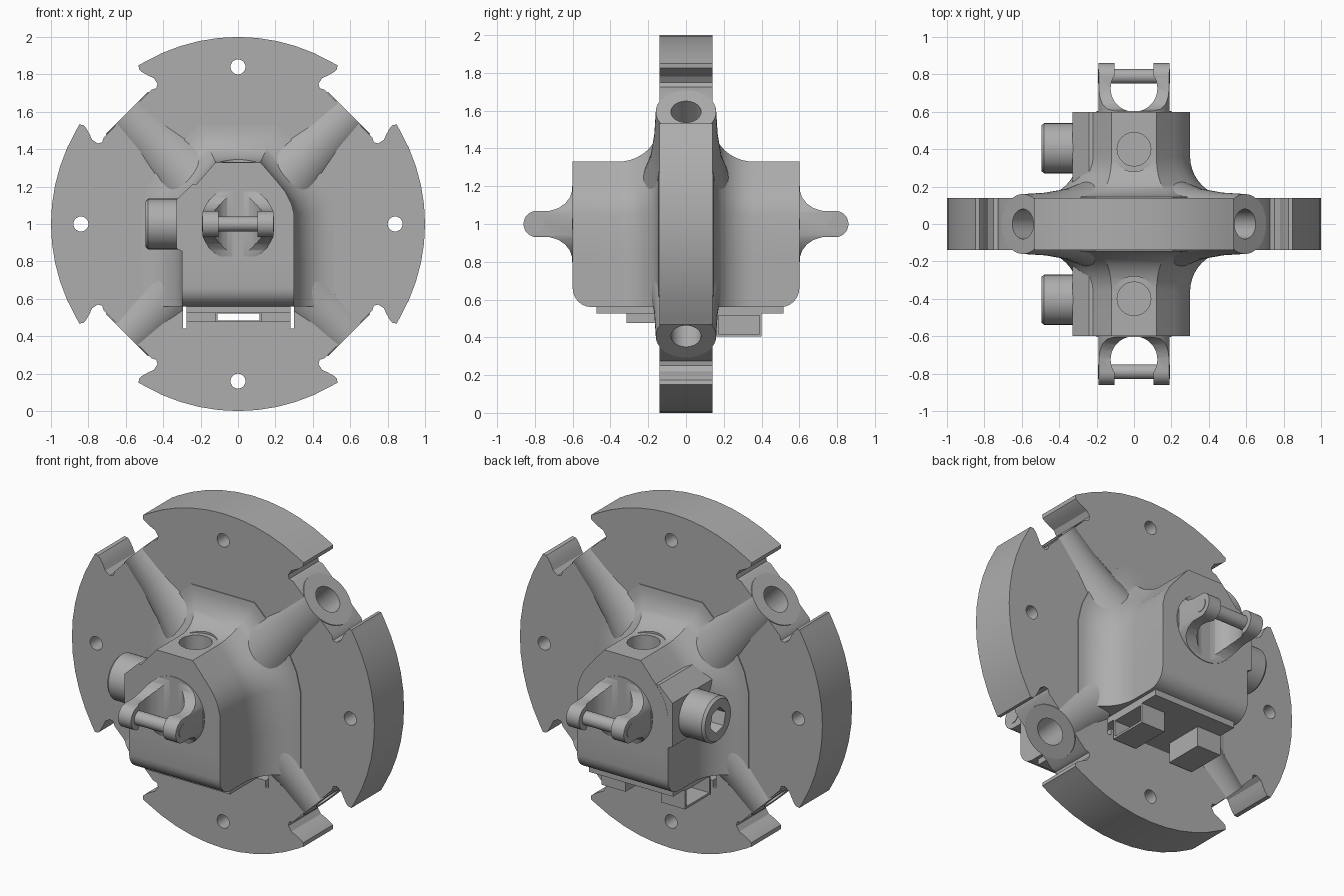
import bpy, bmesh
from math import sin, cos, pi, radians, sqrt
from mathutils import Vector

cube = bpy.data.objects.get("Cube")
if cube:
    bpy.data.objects.remove(cube)

grey = bpy.data.materials.new("plain_grey")
grey.use_nodes = True
grey.diffuse_color = (0.42, 0.42, 0.42, 1)
grey.node_tree.nodes["Principled BSDF"].inputs["Base Color"].default_value = (0.42, 0.42, 0.42, 1)
CZ = 1.0  # height of the disc axis


def loft(name, rings):
    """Skin a stack of equal-length rings and cap both ends."""
    bm = bmesh.new()
    loops = [[bm.verts.new(p) for p in ring] for ring in rings]
    n = len(loops[0])
    for a, b in zip(loops, loops[1:]):
        for i in range(n):
            bm.faces.new((a[i], a[(i + 1) % n], b[(i + 1) % n], b[i]))
    bm.faces.new(loops[0])
    bm.faces.new(loops[-1])
    bmesh.ops.recalc_face_normals(bm, faces=bm.faces)
    mesh = bpy.data.meshes.new(name)
    bm.to_mesh(mesh)
    bm.free()
    mesh.materials.append(grey)
    ob = bpy.data.objects.new(name, mesh)
    bpy.context.collection.objects.link(ob)
    return ob


def prism(name, pts, y0, y1):
    return loft(name, [[(x, y, z) for x, z in pts] for y in (y0, y1)])


def box(name, x0, x1, y0, y1, z0, z1):
    return prism(name, [(x0, z0), (x1, z0), (x1, z1), (x0, z1)], y0, y1)


def rod(name, start, end, *radii, sides=32):
    """Round bar; several radii are spread evenly along its length."""
    start, end = Vector(start), Vector(end)
    axis = (end - start).normalized()
    side = axis.orthogonal().normalized()
    other = axis.cross(side)
    radii = radii if len(radii) > 1 else radii * 2
    rings = []
    for k, r in enumerate(radii):
        c = start.lerp(end, k / (len(radii) - 1))
        rings.append([c + r * (cos(t) * side + sin(t) * other)
                      for t in (2 * pi * i / sides for i in range(sides))])
    return loft(name, rings)


def cut(ob, cutters, operation='DIFFERENCE'):
    bpy.context.view_layer.objects.active = ob
    for c in cutters:
        c.hide_render = True
        m = ob.modifiers.new("cut", 'BOOLEAN')
        m.object, m.operation, m.solver = c, operation, 'EXACT'
        bpy.ops.object.modifier_apply(modifier=m.name)


def discard(cutters):
    for c in cutters:
        bpy.data.objects.remove(c)


def smooth(ob, angle=30):
    bpy.ops.object.select_all(action='DESELECT')
    ob.select_set(True)
    bpy.context.view_layer.objects.active = ob
    bpy.ops.object.shade_smooth_by_angle(angle=radians(angle))


# Disc outline: four arcs separated by notches on the diagonals
half_notch = [(.835, .18), (.822, .205), (.835, .226), (.87, .233), (.9, .222),
              (.935, .212), (.958, .21), (.976, .224), (.972, .236)]
notch = [(u, -v) for u, v in reversed(half_notch)] + half_notch
outline = []
for k in range(4):
    a = pi / 4 + k * pi / 2
    outline += [(u * cos(a) - v * sin(a), CZ + u * sin(a) + v * cos(a)) for u, v in notch]
    arc = [a + radians(15 + 6 * i) for i in range(11)]
    outline += [(cos(t), CZ + sin(t)) for t in arc]
disc = prism("disc", outline, -.14, .14)

# Ribs run along the diagonals and hold the radial holes
ribs, radial = [], []
for k in range(4):
    a = pi / 4 + k * pi / 2
    d = Vector((cos(a), 0, sin(a)))
    mid = Vector((0, 0, CZ))
    ribs.append(rod(f"rib_{k + 1}", mid + .3 * d, mid + .84 * d, .24, .19, .168, .16, sides=48))
    radial.append(rod("radial_cutter", mid + .5 * d, mid + 1.1 * d, .08))
window = [box("window_cutter", -.295, .3, -.3, .3, .48, .56),
          box("window_cutter", -.295, -.275, -.3, .3, .44, .5),
          box("window_cutter", .28, .3, -.3, .3, .44, .5)]
bolts = [rod("bolt_cutter", (x, -.3, z), (x, .3, z), .04, sides=24)
         for x, z in ((.84, CZ), (-.84, CZ), (0, CZ + .84), (0, CZ - .84))]
cut(disc, radial + window + bolts)
for k, rib in enumerate(ribs):
    cut(rib, [radial[k]] + window)
    smooth(rib, 35)
smooth(disc)
discard(radial + window + bolts)

# Hub section, open at the bottom, with its outward normals
right = [(.3, .56), (.3, .8), (.3, 1.05), (.285, 1.11), (.255, 1.17), (.215, 1.22), (.12, 1.33)]
section = [Vector(p) for p in right] + [Vector((-x, z)) for x, z in reversed(right)]


def offset_section(d, floor):
    pts = []
    for i, p in enumerate(section):
        edge_in = (p - section[max(i - 1, 0)]).normalized()
        edge_out = (section[min(i + 1, len(section) - 1)] - p).normalized()
        t = (edge_in + edge_out).normalized()
        q = p + d * Vector((t.y, -t.x))
        pts.append((q.x, max(q.y, floor)))
    return pts


FLARE = .215
for s, side in ((-1, "front"), (1, "back")):
    # Hub: rounded lower lip, straight body, then a flare into the disc
    steps = [(.6 - .1 * (1 - sin(t)), 0, .56 + .1 * (1 - cos(t)))
             for t in (pi / 2 * (1 - i / 6) for i in range(7))]
    steps += [(.145 + FLARE * (1 - sin(t)), FLARE * (1 - cos(t)), .56)
              for t in (pi / 2 * i / 10 for i in range(11))][::1]
    steps = sorted(steps, key=lambda e: -e[0])
    steps.append((.1, FLARE, .56))
    hub = loft(side + "_hub", [[(x, s * y, z) for x, z in offset_section(d, f)]
                               for y, d, f in steps])
    top_cutters = [rod("top_cutter", (0, s * .4, 1.332), (0, s * .4, 1.7), .12),
                   rod("top_cutter", (0, s * .4, 1.1), (0, s * .4, 1.7), .09)]
    cut(hub, top_cutters)
    smooth(hub)
    discard(top_cutters)

    # Raised pad and socket-head screw on the -x side
    prism(side + "_screw_pad", [(-.2, .855), (-.3, .855), (-.33, .87), (-.33, 1.13),
                                (-.24, 1.215), (-.2, 1.215)], s * .2, s * .599)
    screw = rod(side + "_screw", (-.25, s * .405, CZ), (-.48, s * .405, CZ), .135)
    lip = rod("lip", (-.48, s * .405, CZ), (-.495, s * .405, CZ), .135, .122)
    socket = rod("socket_cutter", (-.39, s * .405, CZ), (-.6, s * .405, CZ), .075, sides=6)
    cut(screw, [lip], 'UNION')
    cut(screw, [socket])
    smooth(screw)
    discard([lip, socket])

    # Clevis: flared side profile trimmed by a round base, then slotted
    flare = [(.55, .2), (.6, .185), (.615, .14), (.64, .108), (.675, .084), (.72, .07)]
    half = flare + [(.79 + .07 * sin(t), .07 * cos(t)) for t in (pi / 16 * i for i in range(8))]
    tip = [(.86, 0)]
    profile = half + tip + [(y, -z) for y, z in reversed(half)]
    clevis = loft(side + "_clevis", [[(x, s * y, CZ + z) for y, z in profile]
                                     for x in (-.19, .19)])
    base = rod("base_cutter", (0, s * .5, CZ), (0, s * .95, CZ), .2, sides=48)
    slot = [rod("slot_cutter", (0, s * .725, .7), (0, s * .725, 1.3), .125, sides=40),
            box("slot_cutter", -.105, .105, s * .7, s * .95, .7, 1.3)]
    cut(clevis, [base], 'INTERSECT')
    cut(clevis, slot)
    smooth(clevis)
    discard([base] + slot)
    smooth(rod(side + "_clevis_base", (0, s * .58, CZ), (0, s * .604, CZ), .2, sides=48))
    smooth(rod(side + "_clevis_pin", (-.193, s * .79, CZ), (.193, s * .79, CZ), .04, sides=24))

# Circuit board through the window, with its connectors underneath
box("circuit_board", -.275, .28, -.475, .515, .525, .562)


def connector(name, outer, opening):
    ob = box(name, *outer)
    cutter = box("opening_cutter", *opening)
    cut(ob, [cutter])
    discard([cutter])


connector("front_connector", (-.12, .125, -.315, -.1, .475, .53), (-.11, .115, -.4, 0, .485, .522))
connector("left_connector", (.12, .28, .16, .4, .405, .53), (.15, .3, .172, .388, .418, .515))
connector("right_connector", (-.275, -.115, .16, .4, .405, .53), (-.3, -.145, .172, .388, .418, .515))
